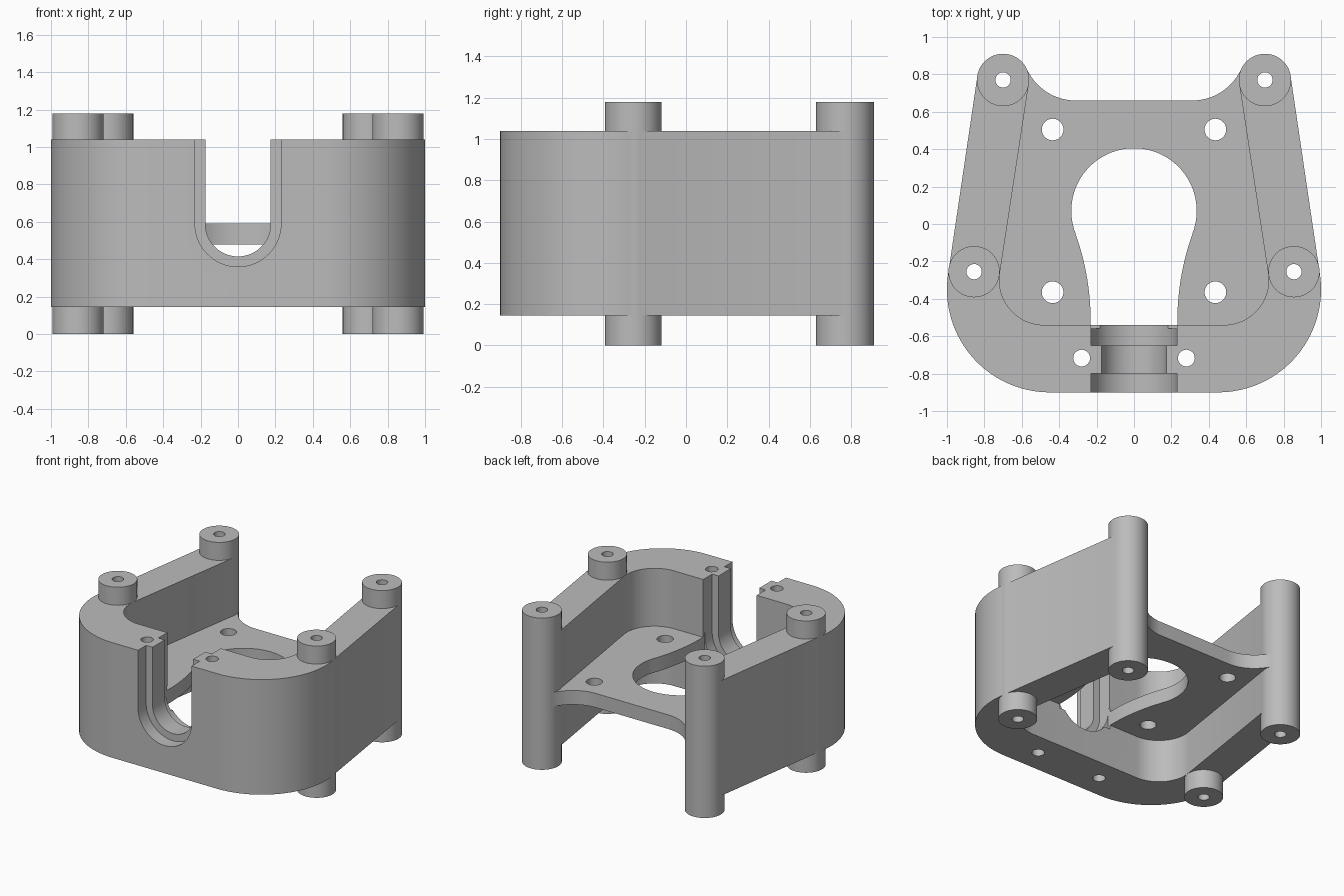
import bpy, bmesh
from math import radians, cos, sin, atan2, degrees
from mathutils import Vector

if "Cube" in bpy.data.objects:
    bpy.data.objects.remove(bpy.data.objects["Cube"], do_unlink=True)

grey = bpy.data.materials.new("plain grey")
grey.use_nodes = True
grey.diffuse_color = (0.5, 0.5, 0.5, 1)
grey.node_tree.nodes["Principled BSDF"].inputs["Base Color"].default_value = (0.5, 0.5, 0.5, 1)

REAR, FRONT = Vector((0.70, 0.77)), Vector((0.855, -0.255))  # post centres
TILT = degrees(atan2(REAR.y - FRONT.y, REAR.x - FRONT.x)) - 90  # side wall normal
LOW, HIGH, TOP = 0.145, 1.04, 1.18


def arc(x, y, r, start, end, n=24):
    angles = [radians(start + (end - start) * i / n) for i in range(n + 1)]
    return [(x + r * cos(a), y + r * sin(a)) for a in angles]


def mirrored(half):
    return half + [(-x, y) for x, y in reversed(half)]


def prism(name, profile, a, b, along_y=False):
    """Extrude a closed outline from a to b along z, or along y."""
    bm = bmesh.new()
    place = (lambda p, d: (p[0], d, p[1])) if along_y else (lambda p, d: (*p, d))
    face = bm.faces.new([bm.verts.new(place(p, a)) for p in profile])
    moved = bmesh.ops.extrude_face_region(bm, geom=[face])["geom"]
    shift = (0, b - a, 0) if along_y else (0, 0, b - a)
    bmesh.ops.translate(bm, vec=shift, verts=[v for v in moved if isinstance(v, bmesh.types.BMVert)])
    bmesh.ops.recalc_face_normals(bm, faces=bm.faces)
    mesh = bpy.data.meshes.new(name)
    bm.to_mesh(mesh)
    bm.free()
    mesh.materials.append(grey)
    obj = bpy.data.objects.new(name, mesh)
    bpy.context.collection.objects.link(obj)
    return obj


def rod(name, x, y, r, a, b, n=48):
    return prism(name, arc(x, y, r, 0, 360 - 360 / n, n - 1), a, b)


def combine(body, other, operation):
    mod = body.modifiers.new("combine", 'BOOLEAN')
    mod.operation, mod.solver, mod.object = operation, 'EXACT', other
    bpy.context.view_layer.objects.active = body
    bpy.ops.object.modifier_apply(modifier=mod.name)
    bpy.data.objects.remove(other, do_unlink=True)


# U-shaped wall, open at the back
normal = Vector((cos(radians(TILT)), sin(radians(TILT)))) * 0.139
wall = (arc(0.45, -0.35, 0.55, -90, TILT, 40)
        + [tuple(REAR + normal), tuple(REAR - normal)]
        + arc(0.48, -0.30, 0.24, TILT, -90))
body = prism("mounting_bracket", mirrored(wall), LOW, HIGH)

# Mid-height floor plate with filleted rear corners
plate = ([(0.5, -0.7), (0.75, -0.6), tuple(FRONT), tuple(REAR)]
         + arc(0.31, 0.949, 0.289, -24.6, -90))
combine(body, prism("floor_plate", mirrored(plate), 0.48, 0.59), 'UNION')

# Corner posts
for side in (-1, 1):
    combine(body, rod("rear_post", side * REAR.x, REAR.y, 0.14, 0, TOP), 'UNION')
    combine(body, rod("front_post", side * FRONT.x, FRONT.y, 0.137, 0, TOP), 'UNION')

# Keyhole opening in the floor
keyhole = arc(0, 0.07, 0.335, 88, -20, 40) + arc(1.612, -0.517, 1.38, 160, 180)[1:] + [(0.232, -0.56)]
combine(body, prism("keyhole_cutter", mirrored(keyhole), 0.45, 0.62), 'DIFFERENCE')

# Stepped U slot through the front wall
for radius, y0, y1 in ((0.175, -0.82, -0.63), (0.23, -1, -0.80), (0.23, -0.65, -0.53)):
    slot = [(-radius, 1.3)] + arc(0, 0.59, radius, 180, 360, 32) + [(radius, 1.3)]
    combine(body, prism("slot_cutter", slot, y0, y1, along_y=True), 'DIFFERENCE')

# Bolt holes in the posts, the floor and beside the slot
holes = [(REAR.x, REAR.y, 0.041), (FRONT.x, FRONT.y, 0.041),
         (0.435, 0.505, 0.058), (0.435, -0.365, 0.058), (0.28, -0.717, 0.045)]
for side in (-1, 1):
    for x, y, r in holes:
        combine(body, rod("hole_cutter", side * x, y, r, -0.1, 1.3, 24), 'DIFFERENCE')

bpy.ops.object.select_all(action='DESELECT')
body.select_set(True)
bpy.context.view_layer.objects.active = body
bpy.ops.object.shade_smooth_by_angle(angle=radians(30))
